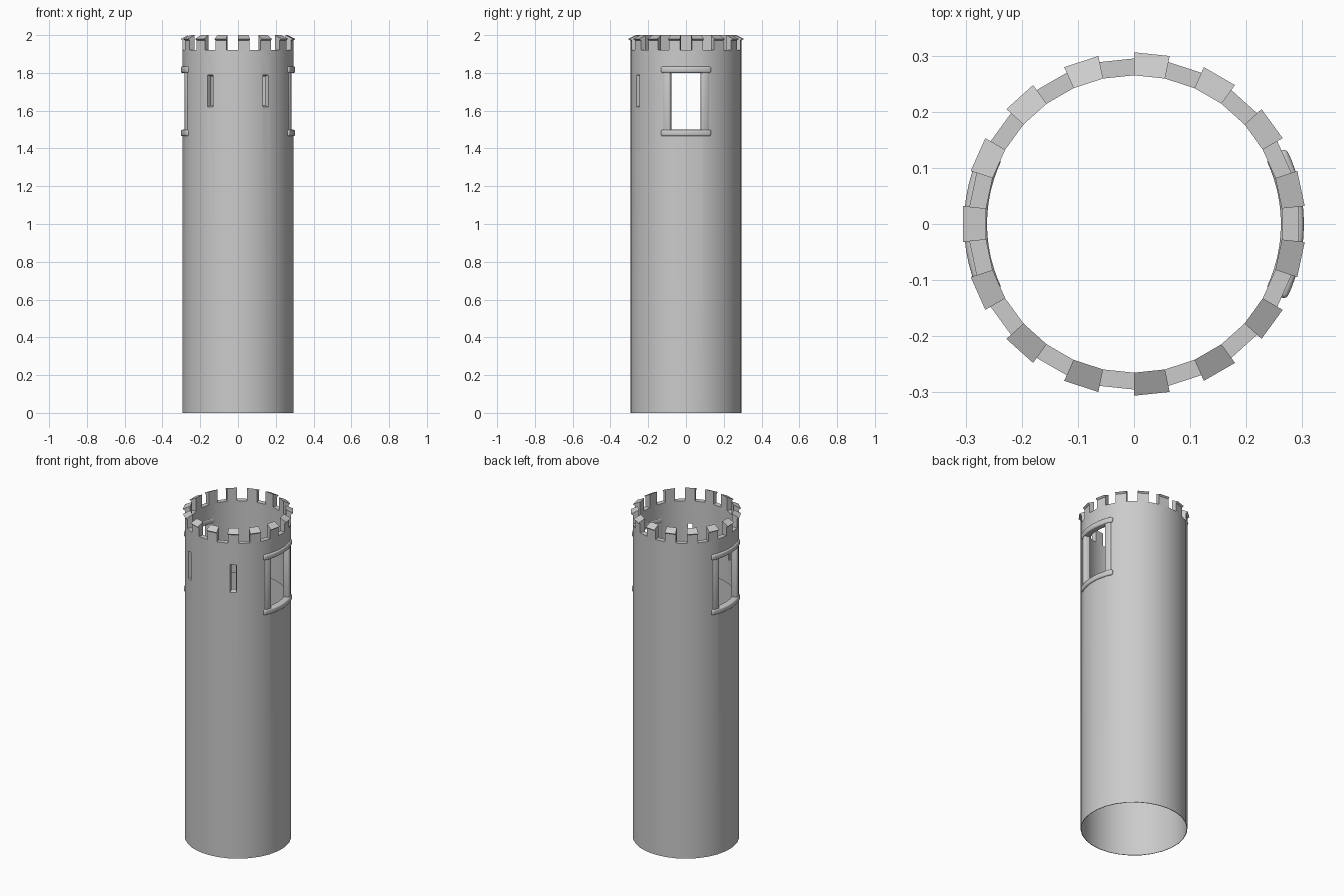
import bpy, bmesh
from math import radians, cos, sin
from mathutils import Matrix

cube = bpy.data.objects.get("Cube")
if cube:
    bpy.data.objects.remove(cube)

stone = bpy.data.materials.new("grey_stone")
stone.use_nodes = True
stone.diffuse_color = (0.6, 0.6, 0.6, 1)
stone.node_tree.nodes["Principled BSDF"].inputs["Base Color"].default_value = (0.6, 0.6, 0.6, 1)

R_OUT, R_IN, WALL_TOP = 0.295, 0.265, 1.92
STEP = 12


def finish(bm, name):
    bmesh.ops.recalc_face_normals(bm, faces=bm.faces)
    mesh = bpy.data.meshes.new(name)
    bm.to_mesh(mesh)
    bm.free()
    mesh.materials.append(stone)
    ob = bpy.data.objects.new(name, mesh)
    bpy.context.collection.objects.link(ob)
    return ob


def select(ob):
    bpy.ops.object.select_all(action='DESELECT')
    ob.select_set(True)
    bpy.context.view_layer.objects.active = ob


def smooth(ob, angle=35):
    select(ob)
    bpy.ops.object.shade_smooth_by_angle(angle=radians(angle))


def sweep(bm, profile, start, end, steps, closed=False):
    """Sweep a closed (radius, height) profile around z between two angles."""
    rings = []
    for i in range(steps if closed else steps + 1):
        a = radians(start + (end - start) * i / steps)
        rings.append([bm.verts.new((r * cos(a), r * sin(a), z)) for r, z in profile])
    pairs = list(zip(rings, rings[1:]))
    if closed:
        pairs.append((rings[-1], rings[0]))
    n = len(profile)
    for p, q in pairs:
        for k in range(n):
            bm.faces.new((p[k], q[k], q[(k + 1) % n], p[(k + 1) % n]))
    if not closed:
        bm.faces.new(rings[0])
        bm.faces.new(rings[-1])


def block(bm, radius, angle, z, size):
    """Box facing outward at an angle; returns its vertices."""
    mat = (Matrix.Rotation(radians(angle), 4, 'Z')
           @ Matrix.Translation((radius, 0, z)) @ Matrix.Diagonal((*size, 1)))
    return bmesh.ops.create_cube(bm, size=1, matrix=mat)["verts"]


def round_edges(ob, width):
    mod = ob.modifiers.new("rounded", 'BEVEL')
    mod.width, mod.segments, mod.limit_method = width, 3, 'ANGLE'
    select(ob)
    bpy.ops.object.modifier_apply(modifier=mod.name)
    smooth(ob)


# Tower wall: thin shaft with a thicker upper storey
bm = bmesh.new()
skin = R_OUT - 0.003
sweep(bm, [(R_OUT, 0), (R_OUT, WALL_TOP), (R_IN, WALL_TOP),
           (R_IN, 1.48), (skin, 1.478), (skin, 0)], 6, 366, 360 // STEP, closed=True)
tower = finish(bm, "tower_wall")

# Cutter: two large side windows and two splayed arrow slits at the front
bm = bmesh.new()
for angle in (0, 180):
    block(bm, 0.28, angle, 1.648, (0.12, 0.18, 0.325))
for angle in (-60, -120):
    verts = block(bm, 0.28, angle, 1.705, (0.06, 0.042, 0.18))
    axis = Matrix.Rotation(radians(-angle), 3, 'Z')
    for v in verts:
        local = axis @ v.co
        if local.x < 0.28:
            local.y *= 0.45
            local.z = 1.705 + (local.z - 1.705) * 0.8
        v.co = axis.inverted() @ local
cutter = finish(bm, "opening_cutter")
cutter.hide_render = True
mod = tower.modifiers.new("openings", 'BOOLEAN')
mod.operation, mod.solver, mod.object = 'DIFFERENCE', 'EXACT', cutter
select(tower)
bpy.ops.object.modifier_apply(modifier=mod.name)
bpy.data.objects.remove(cutter)
smooth(tower)

# Battlements: merlons with outward sloping, overhanging tops
bm = bmesh.new()
merlon = [(R_IN, WALL_TOP - 0.002), (R_OUT, WALL_TOP - 0.002), (R_OUT, 1.972),
          (0.306, 1.98), (R_IN, 2.0)]
for i in range(15):
    mid = 180 + i * 2 * STEP
    sweep(bm, merlon, mid - STEP / 2, mid + STEP / 2, 1)
finish(bm, "battlements")

# Window frames: curved lintel and sill, two upright jambs
for side, facing in (("left", 0), ("right", 180)):
    for part, low in (("lintel", 1.8), ("sill", 1.465)):
        bm = bmesh.new()
        sweep(bm, [(0.262, low), (0.303, low), (0.303, low + 0.034), (0.262, low + 0.034)],
              facing - 26.5, facing + 26.5, 12)
        round_edges(finish(bm, f"{side}_window_{part}"), 0.009)
    bm = bmesh.new()
    for offset in (-20.5, 20.5):
        block(bm, 0.28, facing + offset, 1.648, (0.036, 0.04, 0.32))
    round_edges(finish(bm, f"{side}_window_jambs"), 0.009)
